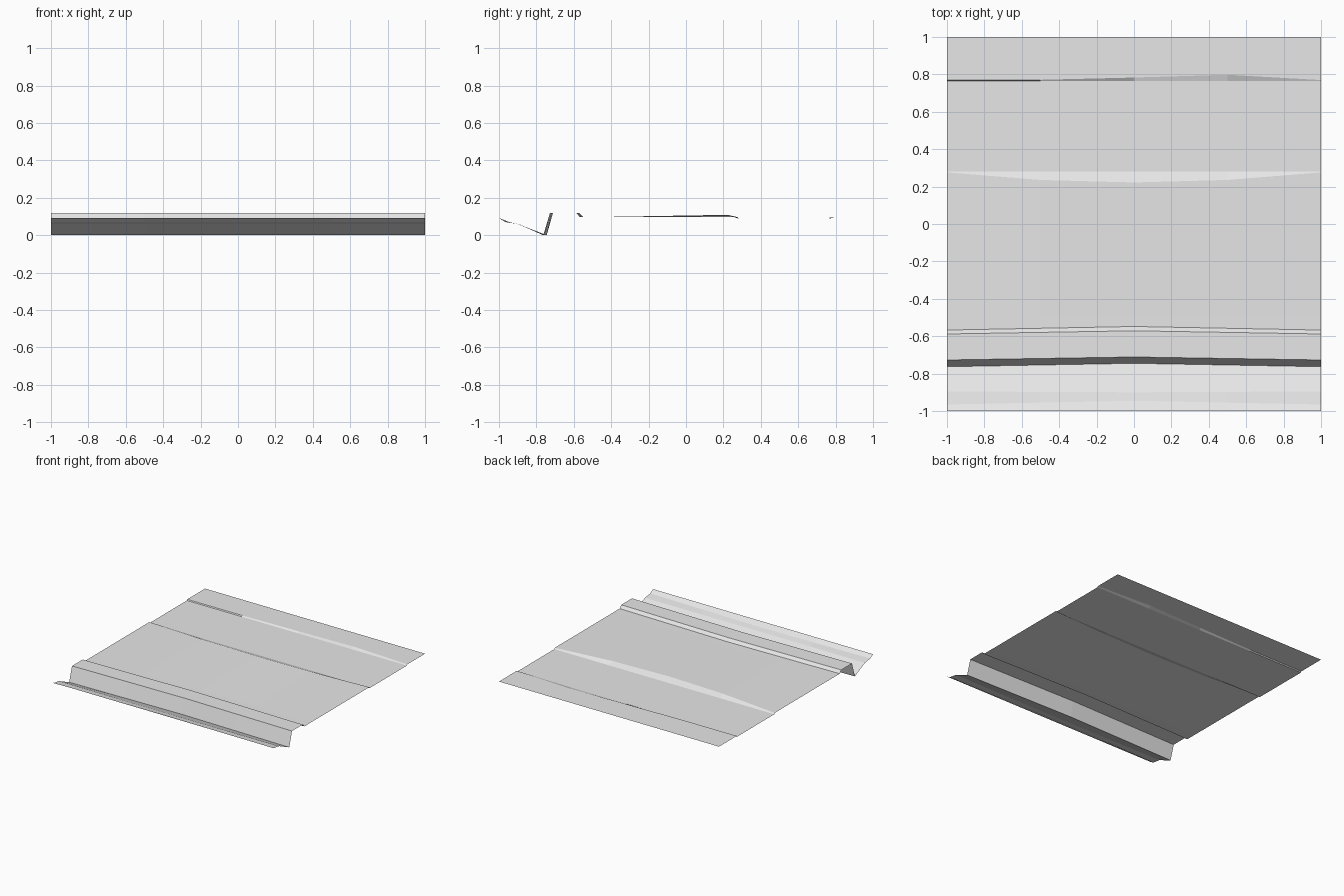
import bpy
import bmesh

cube = bpy.data.objects.get("Cube")
if cube:
    bpy.data.objects.remove(cube, do_unlink=True)

# One plain grey for the whole sheet
grey = bpy.data.materials.new("pale grey")
grey.use_nodes = True
colour = (0.8, 0.8, 0.8, 1)
grey.diffuse_color = colour
grey.node_tree.nodes["Principled BSDF"].inputs["Base Color"].default_value = colour

STATIONS = (-1, -0.5, 0, 0.5, 1)


def straight(x):
    return 0


def peak(x):
    """Linear bend: zero at the sides, one in the middle."""
    return 1 - abs(x)


def crown(x):
    """Rounded bulge: zero at the sides, one in the middle."""
    return 1 - x * x


def skew(x):
    """Lopsided bulge, widest to the left of the middle."""
    return {-0.5: 0.1, 0: 0.5, 0.5: 1}.get(x, 0.05)


# Cross-section from front to back: y, z at the sides, then the change in
# y and z where the bend function reaches one
ROWS = [
    (-1.0, 0.092, 0, 0, straight),        # front lip
    (-0.965, 0.07, 0.02, 0, peak),
    (-0.895, 0.06, -0.005, 0, peak),
    (-0.763, 0, 0.018, 0, peak),          # gutter
    (-0.727, 0.12, 0.016, 0, peak),       # top of kerb wall
    (-0.588, 0.12, 0.017, 0, peak),       # back of kerb
    (-0.567, 0.097, 0.019, 0, peak),
    (-0.49, 0.097, 0, 0, straight),       # start of panel
    (0.276, 0.097, -0.054, 0.012, crown),  # crowned ridge
    (0.282, 0.088, 0, 0, straight),
    (0.765, 0.088, 0, 0, straight),       # shallow step
    (0.768, 0.096, 0.03, 0, skew),
    (1.0, 0.096, 0, 0, straight),         # back edge
]

# Loft the stepped sheet across the width
bm = bmesh.new()
grid = [[bm.verts.new((x, y + dy * bend(x), z + dz * bend(x))) for x in STATIONS]
        for y, z, dy, dz, bend in ROWS]
for near, far in zip(grid, grid[1:]):
    for i in range(len(STATIONS) - 1):
        bm.faces.new((near[i], near[i + 1], far[i + 1], far[i]))

mesh = bpy.data.meshes.new("stepped_sheet")
bm.to_mesh(mesh)
bm.free()
mesh.materials.append(grey)
sheet = bpy.data.objects.new("stepped_sheet", mesh)
bpy.context.collection.objects.link(sheet)
